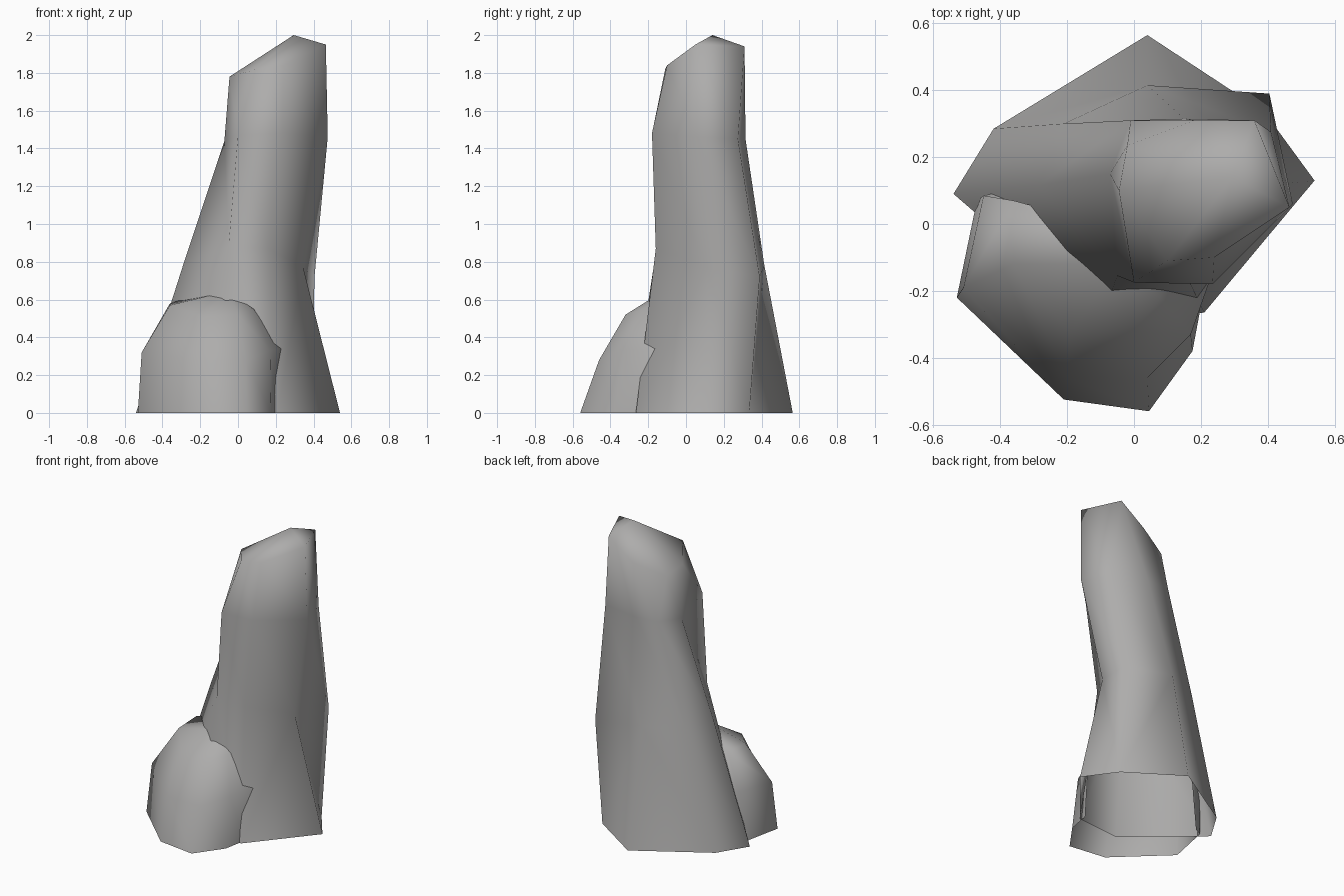
import bpy, bmesh

stone = bpy.data.materials.new("stone_grey")
stone.diffuse_color = (0.42, 0.415, 0.41, 1)


def rock(name, columns, peak, closed=True, flipped=()):
    """Loft a rock from vertical columns of points, open below, fanned to a peak."""
    bm = bmesh.new()
    cols = [[bm.verts.new(p) for p in col] for col in columns]
    tip = bm.verts.new(peak)
    pairs = list(zip(cols, cols[1:] + cols[:1]))
    if not closed:
        pairs.pop()
    for n, (a, b) in enumerate(pairs):
        for i in range(len(a) - 1):
            # each quad is split along one diagonal
            if (n, i) in flipped:
                bm.faces.new((a[i], b[i], b[i + 1]))
                bm.faces.new((a[i], b[i + 1], a[i + 1]))
            else:
                bm.faces.new((a[i], b[i], a[i + 1]))
                bm.faces.new((b[i], b[i + 1], a[i + 1]))
        bm.faces.new((a[-1], b[-1], tip))
    for f in bm.faces:
        f.smooth = True
    me = bpy.data.meshes.new(name)
    bm.to_mesh(me)
    bm.free()
    me.materials.append(stone)
    ob = bpy.data.objects.new(name, me)
    bpy.context.collection.objects.link(ob)
    return ob


# tall leaning pillar: seven columns, counter-clockwise from the front left
rock("tall_rock", [
    [(-.10, -.29, 0), (-.05, -.155, .88), (0, -.175, 1.47), (.10, -.11, 1.82)],
    [(.21, -.265, 0), (.16, -.16, .87), (.235, -.18, 1.48), (.24, -.10, 1.84)],
    [(.54, .13, 0), (.345, .11, .77), (.475, .06, 1.46), (.465, .05, 1.95)],
    [(.39, .335, 0), (.405, .39, .72), (.41, .275, 1.45), (.36, .31, 1.94)],
    [(.04, .565, 0), (.04, .415, .78), (.15, .315, 1.45), (.18, .31, 1.81)],
    [(-.42, .285, 0), (-.21, .30, .78), (-.01, .31, 1.46), (-.02, .235, 1.74)],
    [(-.54, .09, 0), (-.285, .115, .80), (-.072, .15, 1.44), (-.045, .10, 1.78)],
], (.295, .14, 2.0), flipped={(1, 0), (3, 0), (6, 0)})

# small boulder: a shell leaning on the front left of the pillar, open behind
rock("small_rock", [
    [(-.42, .09, 0), (-.38, .10, .32), (-.25, .04, .615)],
    [(-.47, .07, 0), (-.45, .085, .34), (-.36, .07, .58)],
    [(-.53, -.22, 0), (-.51, -.19, .32), (-.36, -.12, .57)],
    [(-.21, -.525, 0), (-.20, -.46, .28), (-.19, -.325, .51)],
    [(.045, -.56, 0), (.04, -.46, .28), (0, -.32, .52)],
    [(.175, -.38, 0), (.17, -.33, .33), (.08, -.22, .55)],
    [(.205, -.22, 0), (.228, -.165, .34), (.10, -.09, .55)],
], (-.05, -.12, .645), closed=False)
